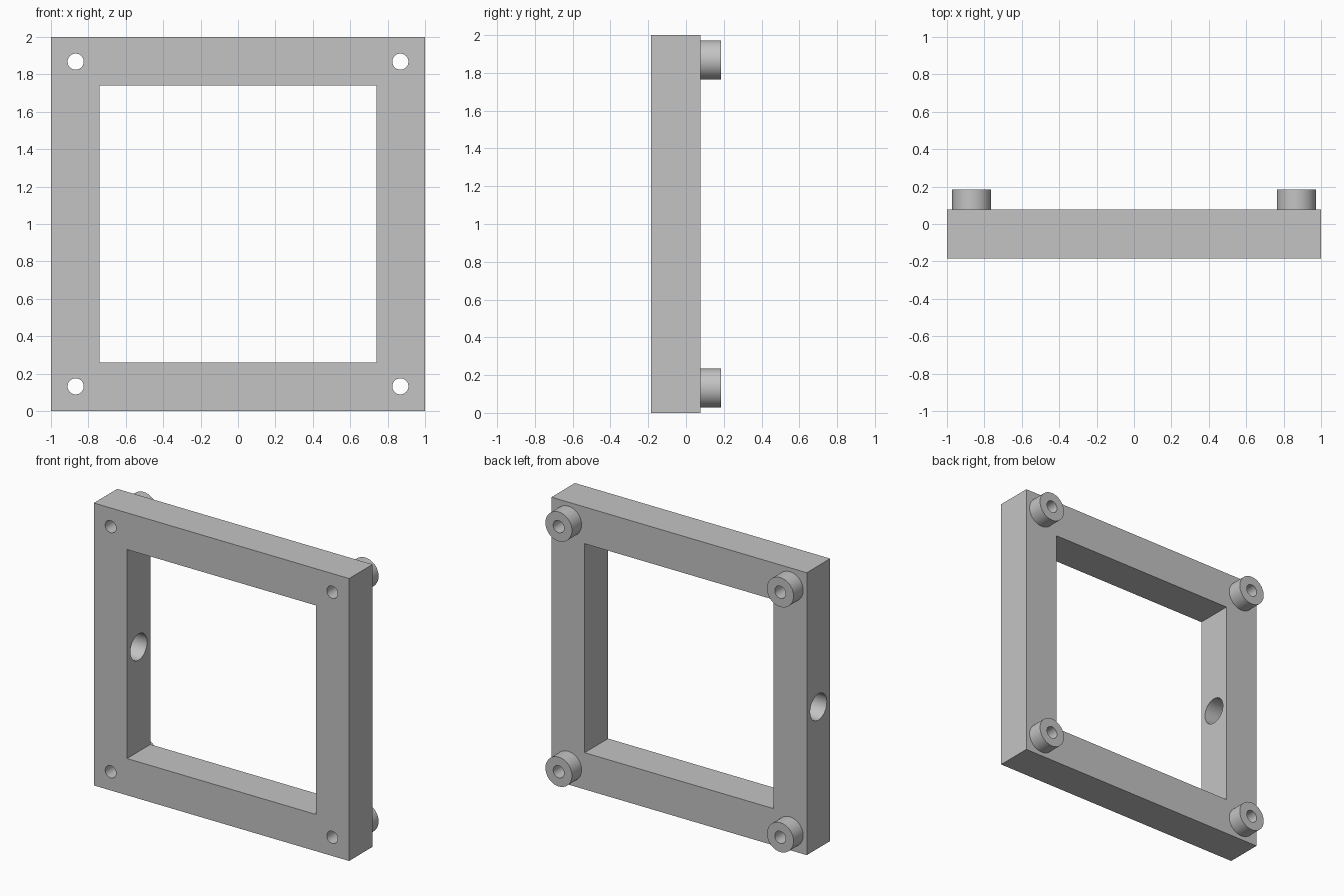
import bpy
import bmesh
from math import radians, pi
from mathutils import Matrix, Vector

cube = bpy.data.objects.get("Cube")
if cube:
    bpy.data.objects.remove(cube, do_unlink=True)

# Main dimensions
FRONT, FACE, BACK = -0.185, 0.077, 0.185    # frame front, frame back, boss ends
MID = (FRONT + FACE) / 2
OPENING = 1.48
CORNER = 0.868                              # screw offset from the centre
BOSS_R, SCREW_R, SIDE_R = 0.104, 0.043, 0.093
SEGMENTS = 48

grey = bpy.data.materials.new("plain grey")
grey.use_nodes = True
colour = (0.55, 0.55, 0.55, 1)
grey.diffuse_color = colour
grey.node_tree.nodes["Principled BSDF"].inputs["Base Color"].default_value = colour


def finish(name, bm):
    bmesh.ops.recalc_face_normals(bm, faces=bm.faces)
    mesh = bpy.data.meshes.new(name)
    bm.to_mesh(mesh)
    bm.free()
    mesh.materials.append(grey)
    obj = bpy.data.objects.new(name, mesh)
    bpy.context.collection.objects.link(obj)
    return obj


def box(name, size, centre):
    bm = bmesh.new()
    bmesh.ops.create_cube(bm, size=1, matrix=Matrix.Translation(centre) @ Matrix.Diagonal((*size, 1)))
    return finish(name, bm)


def cylinder(name, radius, length, centre, axis):
    bm = bmesh.new()
    turn = Matrix.Rotation(radians(90), 4, axis)
    bmesh.ops.create_cone(bm, cap_ends=True, segments=SEGMENTS, radius1=radius, radius2=radius,
                          depth=length, matrix=Matrix.Translation(centre) @ turn)
    return finish(name, bm)


def tube(name, centre):
    # Hollow boss turned about the y axis, open where it meets the frame
    bm = bmesh.new()
    profile = [(SCREW_R, FACE), (SCREW_R, BACK), (BOSS_R, BACK), (BOSS_R, FACE)]
    verts = [bm.verts.new((r, y, 0)) for r, y in profile]
    edges = [bm.edges.new(pair) for pair in zip(verts, verts[1:])]
    bmesh.ops.spin(bm, geom=verts + edges, cent=(0, 0, 0), axis=(0, 1, 0),
                   angle=2 * pi, steps=SEGMENTS)
    bmesh.ops.remove_doubles(bm, verts=bm.verts, dist=0.0005)
    bmesh.ops.translate(bm, verts=bm.verts, vec=centre)
    return finish(name, bm)


def activate(obj):
    bpy.ops.object.select_all(action='DESELECT')
    obj.select_set(True)
    bpy.context.view_layer.objects.active = obj


# Square frame, window opening, screw holes and the single side hole
frame = box("frame", (2, FACE - FRONT, 2), (0, MID, 1))
cutters = [box("opening_cutter", (OPENING, 1, OPENING), (0, MID, 1)),
           cylinder("side_hole_cutter", SIDE_R, 0.6, (-0.87, MID, 1), 'Y')]
parts = [frame]
for side, x in (("right", -CORNER), ("left", CORNER)):
    for level, z in (("lower", 1 - CORNER), ("upper", 1 + CORNER)):
        cutters.append(cylinder("screw_hole_cutter", SCREW_R, 1, (x, MID, z), 'X'))
        parts.append(tube(f"{level}_{side}_boss", Vector((x, 0, z))))

activate(frame)
for cutter in cutters:
    cutter.hide_render = True
    cut = frame.modifiers.new("cut", 'BOOLEAN')
    cut.operation = 'DIFFERENCE'
    cut.solver = 'EXACT'
    cut.object = cutter
    bpy.ops.object.modifier_apply(modifier=cut.name)
    bpy.data.objects.remove(cutter, do_unlink=True)

# Round walls smooth, corners crisp
for part in parts:
    activate(part)
    bpy.ops.object.shade_smooth_by_angle(angle=radians(30))
